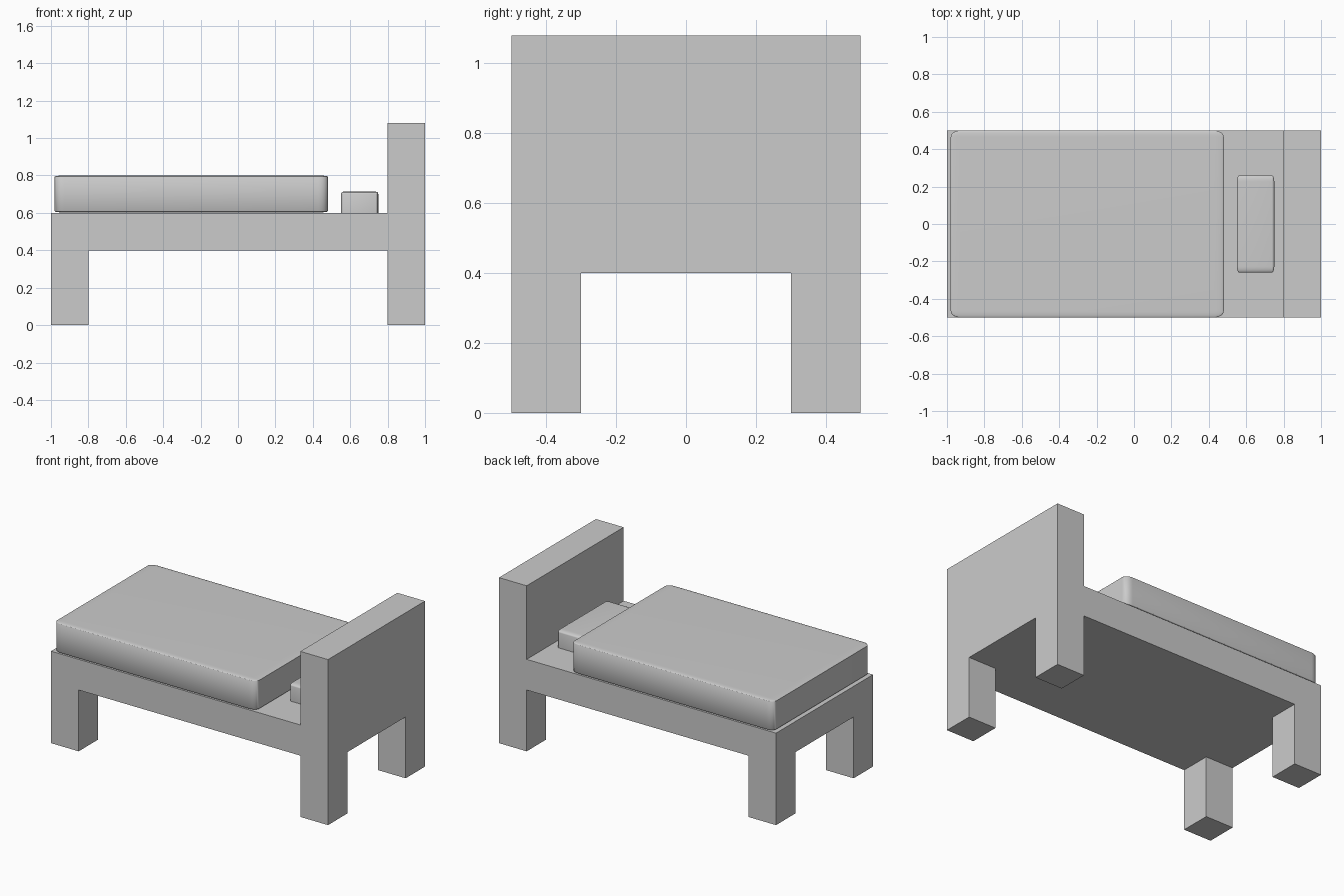
import bpy, bmesh, math
from mathutils import Vector

if "Cube" in bpy.data.objects:
    bpy.data.objects.remove(bpy.data.objects["Cube"])


def add_object(name, bm):
    bmesh.ops.recalc_face_normals(bm, faces=bm.faces)
    mesh = bpy.data.meshes.new(name)
    bm.to_mesh(mesh)
    bm.free()
    obj = bpy.data.objects.new(name, mesh)
    bpy.context.collection.objects.link(obj)
    return obj


def box(lo, hi):
    lo, hi = Vector(lo), Vector(hi)
    bm = bmesh.new()
    bmesh.ops.create_cube(bm, size=1)
    for v in bm.verts:
        v.co = (lo + hi) / 2 + v.co * (hi - lo)
    return bm


def extrude(bm, nz, test, dz):
    """Extrude the faces pointing along nz that pass the test."""
    bm.normal_update()
    faces = [f for f in bm.faces
             if f.normal.z * nz > 0.9 and test(f.calc_center_median())]
    new = bmesh.ops.extrude_face_region(bm, geom=faces)["geom"]
    verts = [g for g in new if isinstance(g, bmesh.types.BMVert)]
    bmesh.ops.translate(bm, verts=verts, vec=(0, 0, dz))
    bmesh.ops.delete(bm, geom=[f for f in faces if f.is_valid], context='FACES')


def cushion(name, lo, hi, bevel):
    """Unit cube with rounded edges, stretched to fit, so rounding stretches too."""
    bm = box((-1, -1, -1), (1, 1, 1))
    bmesh.ops.bevel(bm, geom=bm.edges[:], offset=bevel, offset_type='OFFSET',
                    segments=6, profile=0.5, affect='EDGES')
    lo, hi = Vector(lo), Vector(hi)
    for v in bm.verts:
        v.co = (lo + hi) / 2 + v.co * (hi - lo) / 2
    obj = add_object(name, bm)
    bpy.ops.object.select_all(action='DESELECT')
    obj.select_set(True)
    bpy.context.view_layer.objects.active = obj
    bpy.ops.object.shade_smooth_by_angle(angle=math.radians(40))


# Bed frame: slab cut into a grid, with legs and headboard extruded from it
bm = box((-1, -0.5, 0.4), (1, 0.5, 0.6))
for axis, d in (((1, 0, 0), 0.8), ((0, 1, 0), 0.3)):
    for s in (-d, d):
        bmesh.ops.bisect_plane(bm, geom=bm.verts[:] + bm.edges[:] + bm.faces[:],
                               plane_co=Vector(axis) * s, plane_no=axis)
extrude(bm, -1, lambda c: abs(c.x) > 0.8 and abs(c.y) > 0.3, -0.4)
extrude(bm, 1, lambda c: c.x > 0.8, 0.48)
bmesh.ops.dissolve_limit(bm, angle_limit=0.01, verts=bm.verts[:], edges=bm.edges[:])
add_object("bed_frame", bm)

# Mattress and the pillow sunk slightly into the frame
cushion("mattress", (-0.98, -0.5, 0.602), (0.48, 0.5, 0.8), 0.07)
cushion("pillow", (0.55, -0.26, 0.51), (0.75, 0.26, 0.713), 0.13)
